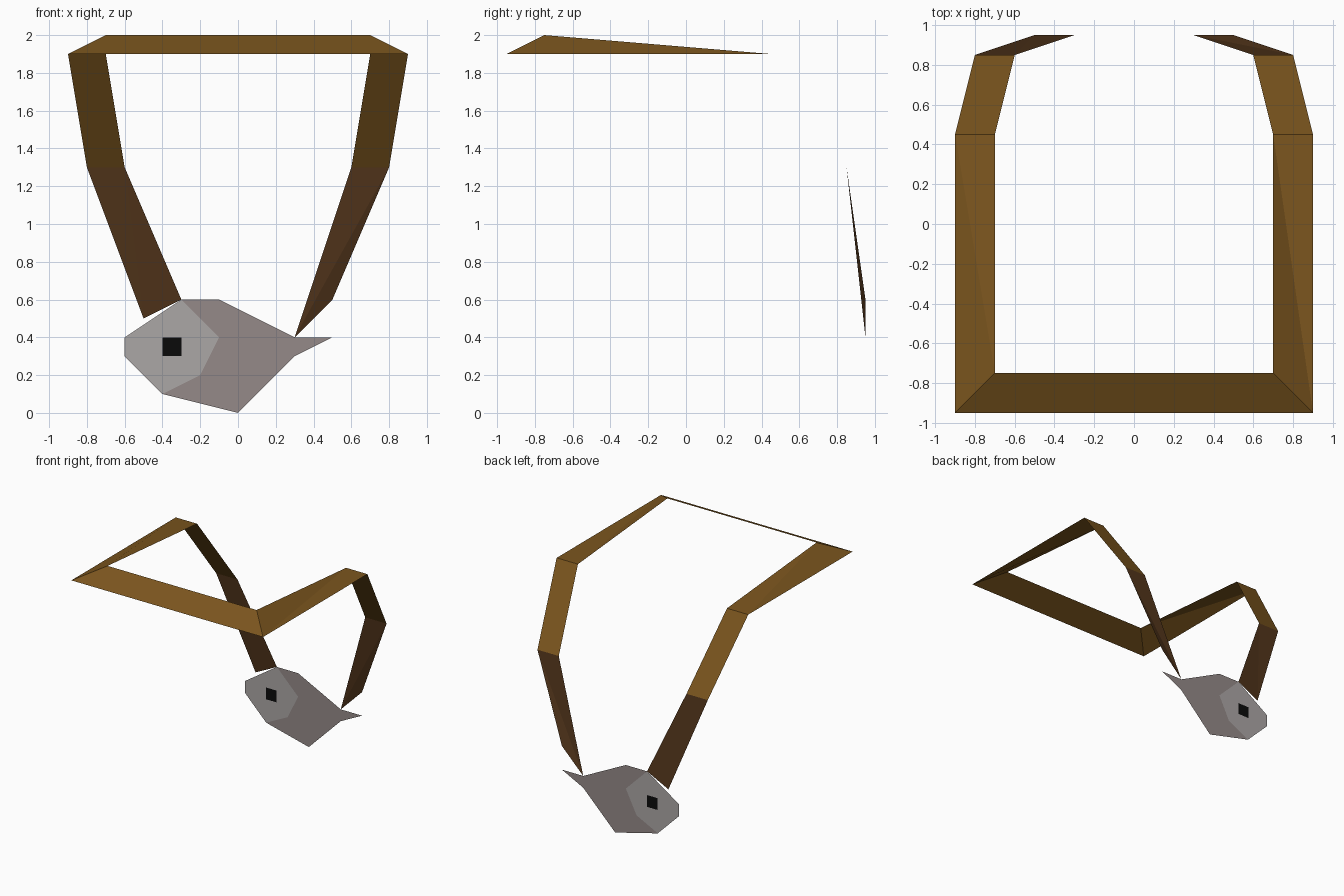
import bpy

if "Cube" in bpy.data.objects:
    bpy.data.objects.remove(bpy.data.objects["Cube"])


def material(name, rgb):
    m = bpy.data.materials.new(name)
    m.diffuse_color = (*rgb, 1)
    m.use_nodes = True
    m.node_tree.nodes["Principled BSDF"].inputs["Base Color"].default_value = m.diffuse_color
    return m


def build(name, verts, faces, mat):
    me = bpy.data.meshes.new(name)
    me.from_pydata(verts, [], faces)
    me.materials.append(mat)
    ob = bpy.data.objects.new(name, me)
    bpy.context.collection.objects.link(ob)
    return ob


def ribbon(name, stations, mat, side):
    """Flat strip through (outer, inner) point pairs, each quad split in two."""
    verts = [p for pair in stations for p in pair]
    faces = []
    for k in range(len(stations) - 1):
        o0, i0, o1, i1 = range(2 * k, 2 * k + 4)
        if side > 0:
            faces += [(o0, o1, i1), (o0, i1, i0)]
        else:
            faces += [(i0, o1, o0), (i0, i1, o1)]
    return build(name, verts, faces, mat)


def plate(name, outline, mat, y=0.95, back=False):
    """Flat x-z panel facing the front, or the back."""
    order = list(range(len(outline)))
    if back:
        order.reverse()
    return build(name, [(x, y, z) for x, z in outline], [order], mat)


strap = material("strap_brown", (0.20, 0.092, 0.013))
lower = material("lower_strap_brown", (0.085, 0.036, 0.011))
body = material("body_grey", (0.30, 0.255, 0.247))
head = material("head_grey", (0.41, 0.385, 0.38))
black = material("eye_black", (0.003, 0.003, 0.003))

# Front bar of the strap, mitred at both corners
build("strap_front",
      [(-0.9, -0.95, 1.9), (0.9, -0.95, 1.9), (0.7, -0.75, 2), (-0.7, -0.75, 2)],
      [(0, 1, 2, 3)], strap)

# Side straps run back and bend down; the lower ends differ left and right
ends = {-1: ((-0.5, 0.95, 0.5), (-0.3, 0.95, 0.6)),
        1: ((0.5, 0.95, 0.6), (0.3, 0.95, 0.4))}
for s, label in ((-1, "left"), (1, "right")):
    bend = ((0.8 * s, 0.85, 1.3), (0.6 * s, 0.85, 1.3))
    ribbon(f"strap_side_{label}",
           [((0.9 * s, -0.95, 1.9), (0.7 * s, -0.75, 2)),
            ((0.9 * s, 0.45, 1.9), (0.7 * s, 0.45, 1.9)),
            bend], strap, s)
    ribbon(f"strap_lower_{label}", [bend, ends[s]], lower, s)

# Flat fish pendant: body and tail, then head
plate("fish_body", [(-0.4, 0.1), (0, 0), (0.3, 0.3), (0.5, 0.4), (0.3, 0.4),
                    (-0.1, 0.6), (-0.3, 0.6), (-0.1, 0.4), (-0.2, 0.2)], body)
plate("fish_head", [(-0.6, 0.4), (-0.6, 0.3), (-0.4, 0.1),
                    (-0.2, 0.2), (-0.1, 0.4), (-0.3, 0.6)], head)

# Square eye on both faces of the head
eye = [(-0.4, 0.3), (-0.3, 0.3), (-0.3, 0.4), (-0.4, 0.4)]
plate("fish_eye_front", eye, black, 0.947)
plate("fish_eye_back", eye, black, 0.953, back=True)
